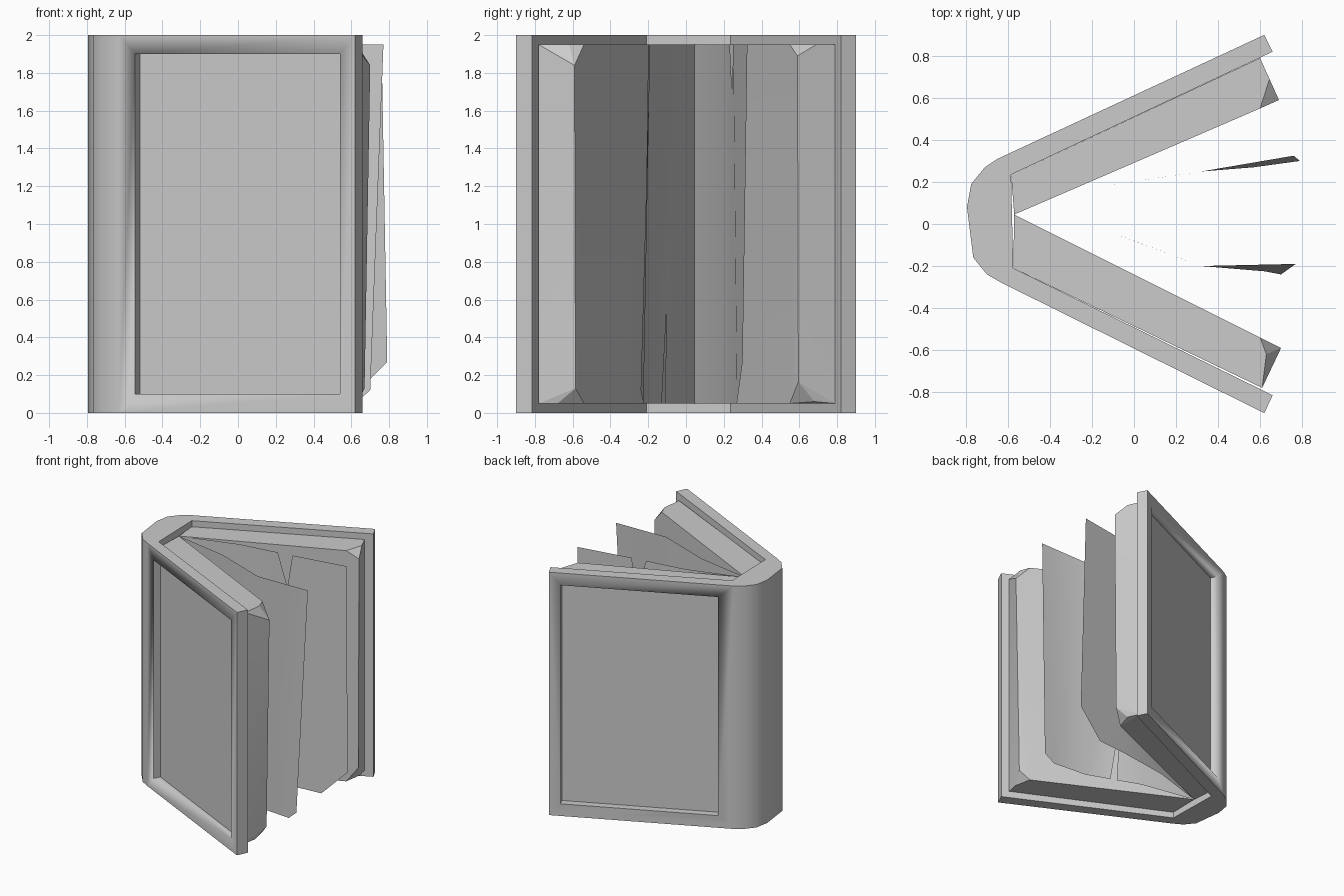
import bpy, bmesh
from mathutils import Vector

if "Cube" in bpy.data.objects:
    bpy.data.objects.remove(bpy.data.objects["Cube"])


def finish(name, bm, smooth=35):
    me = bpy.data.meshes.new(name)
    bm.to_mesh(me)
    bm.free()
    ob = bpy.data.objects.new(name, me)
    bpy.context.collection.objects.link(ob)
    bpy.ops.object.select_all(action='DESELECT')
    ob.select_set(True)
    bpy.context.view_layer.objects.active = ob
    bpy.ops.object.shade_smooth_by_angle(angle=smooth * 3.14159 / 180)
    return ob


def prism(name, outline, z0, z1):
    bm = bmesh.new()
    face = bm.faces.new([bm.verts.new((x, y, z0)) for x, y in outline])
    top = bmesh.ops.extrude_face_region(bm, geom=[face])
    bmesh.ops.translate(bm, vec=(0, 0, z1 - z0),
                        verts=[v for v in top['geom'] if isinstance(v, bmesh.types.BMVert)])
    bmesh.ops.recalc_face_normals(bm, faces=bm.faces)
    return finish(name, bm)


# Cover: both boards and the rounded spine as one profile
outer = [(0.62, 0.90), (-0.65, 0.31), (-0.71, 0.27), (-0.775, 0.19), (-0.795, 0.08),
         (-0.765, -0.16), (-0.70, -0.24), (-0.63, -0.28), (0.62, -0.90)]
inner = [(0.66, -0.815), (-0.575, -0.21), (-0.585, 0.235), (0.66, 0.82)]
cover = prism("cover", outer + inner, 0, 2)

# Recessed panel in each board
for root, tip, side in ((outer[1], outer[0], 1), (outer[7], outer[8], -1)):
    a, d = Vector(root), (Vector(tip) - Vector(root)).normalized()
    n = Vector((-d.y, d.x)) * side
    p, q = (a + d * ((x - a.x) / d.x) for x in (-0.545, 0.54))
    cutter = prism("panel_cutter", [p - n * 0.06, q - n * 0.06, q + n * 0.1, p + n * 0.1], 0.1, 1.9)
    cutter.hide_render = True
    mod = cover.modifiers.new("panel", 'BOOLEAN')
    mod.operation, mod.solver, mod.object = 'DIFFERENCE', 'EXACT', cutter
    bpy.context.view_layer.objects.active = cover
    bpy.ops.object.modifier_apply(modifier=mod.name)
    bpy.data.objects.remove(cutter)


# Thick page blocks with worn corners
def block(name, outline, corners):
    bm = bmesh.new()
    for x, y in outline:
        for z in (0.05, 1.95):
            bm.verts.new((x, y, z))
    for c in corners:
        bm.verts.new(c)
    bmesh.ops.convex_hull(bm, input=bm.verts)
    bmesh.ops.dissolve_limit(bm, angle_limit=0.02, verts=bm.verts, edges=bm.edges)
    bmesh.ops.recalc_face_normals(bm, faces=bm.faces)
    finish(name, bm, 10)


hinge = (-0.57, 0.045)
block("front_page_block", [hinge, (-0.575, -0.21), (0.61, -0.78), (0.60, -0.54)],
      [(0.63, -0.62, 1.95), (0.70, -0.59, 1.84), (0.67, -0.585, 0.13), (0.63, -0.68, 0.05)])
block("back_page_block", [hinge, (-0.585, 0.235), (0.60, 0.79), (0.60, 0.55)],
      [(0.645, 0.69, 1.95), (0.69, 0.59, 1.89), (0.68, 0.595, 0.165), (0.635, 0.68, 0.06)])


# Loose pages: bent sheets with a small tear and a worn outer corner
def page(name, bends, low_tear, high_tear, edge):
    bm = bmesh.new()
    lo = [bm.verts.new((x, y, 0.05)) for x, y in bends]
    hi = [bm.verts.new((x, y, 1.95)) for x, y in bends]
    bm.faces.new([lo[0], lo[1], hi[1], hi[0]])
    low = [bm.verts.new(v) for v in low_tear]
    high = [bm.verts.new(v) for v in high_tear]
    bm.faces.new([lo[1]] + low + [lo[2], hi[2]] + high + [hi[1]])
    bm.faces.new([lo[2]] + [bm.verts.new(v) for v in edge] + [hi[2]])
    finish(name, bm, 30)


page("back_loose_page", [hinge, (-0.12, 0.185), (0.32, 0.25)], [],
     [(0.28, 0.244, 1.68), (0.20, 0.232, 1.95)],
     [(0.57, 0.27, 0.05), (0.79, 0.30, 0.27), (0.76, 0.325, 1.95)])
page("front_loose_page", [hinge, (-0.11, -0.04), (0.32, -0.20)],
     [(0.08, -0.111, 0.05), (0.06, -0.103, 0.55), (0.13, -0.129, 0.05)], [],
     [(0.62, -0.225, 0.05), (0.70, -0.24, 0.12), (0.77, -0.19, 1.95)])
